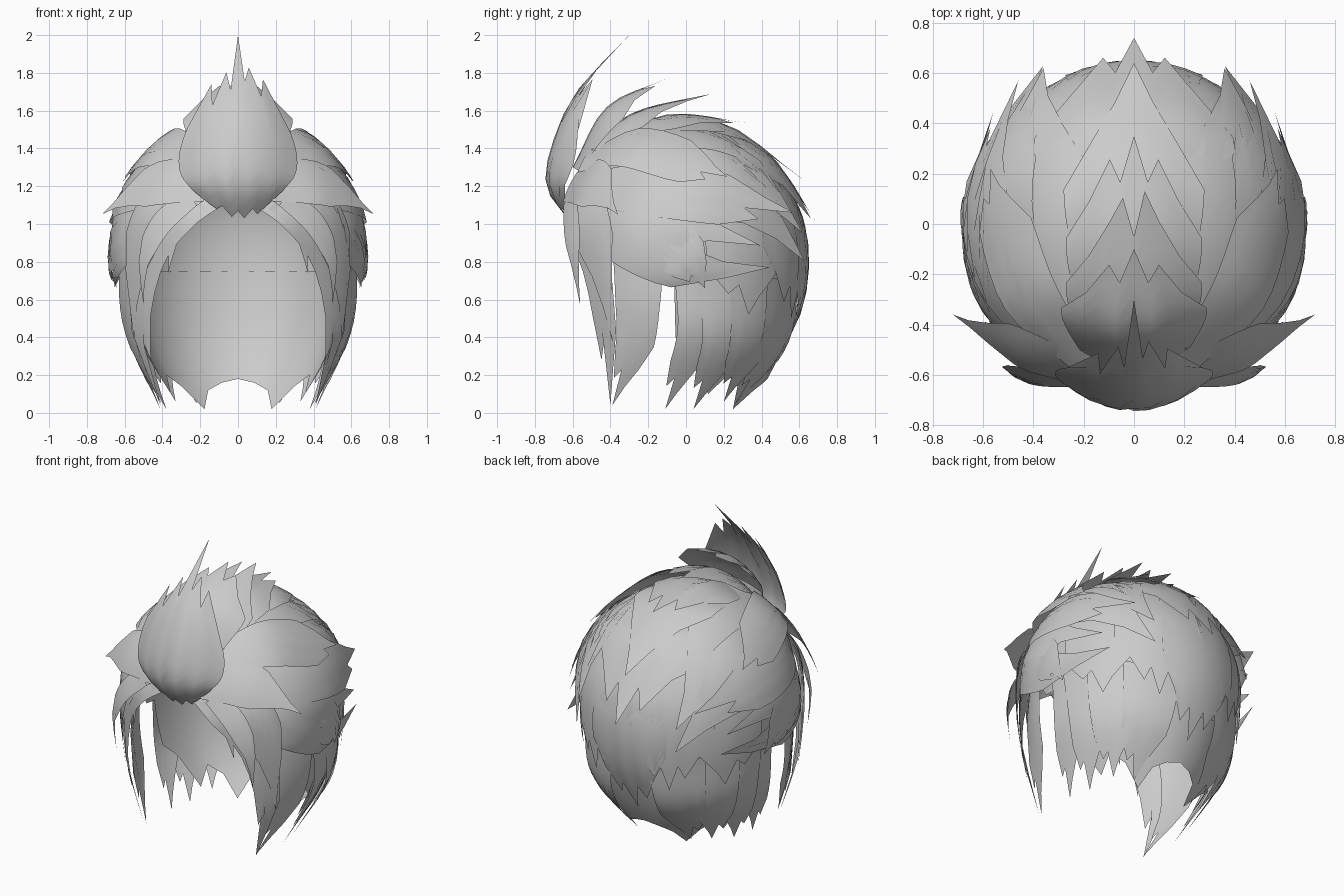
import bpy, math
from mathutils import Vector

old = bpy.data.objects.get("Cube")
if old:
    bpy.data.objects.remove(old)

mat = bpy.data.materials.new("hair grey")
mat.use_nodes = True
GREY = (0.6, 0.6, 0.6, 1)
mat.diffuse_color = GREY
mat.node_tree.nodes["Principled BSDF"].inputs["Base Color"].default_value = GREY
CENTRE = Vector((0, 0, 0.85))


def grid_object(name, columns):
    """Skin a list of equally long point columns as a smooth sheet."""
    rows = len(columns[0])
    verts = [p for col in columns for p in col]
    faces = []
    for i in range(len(columns) - 1):
        for j in range(rows - 1):
            a = i * rows + j
            faces.append((a, a + rows, a + rows + 1, a + 1))
    mesh = bpy.data.meshes.new(name)
    mesh.from_pydata(verts, [], faces)
    mesh.materials.append(mat)
    mesh.shade_smooth()
    obj = bpy.data.objects.new(name, mesh)
    bpy.context.collection.objects.link(obj)


def sample(values, t):
    """Catmull-Rom sample of a list, t from 0 to 1."""
    n = len(values) - 1
    i = min(int(t * n), n - 1)
    f = t * n - i
    b, c = values[i], values[i + 1]
    a = values[i - 1] if i else b * 2 - c
    d = values[i + 2] if i + 2 <= n else c * 2 - b
    return (b * 2 + (c - a) * f + (a * 2 - b * 5 + c * 4 - d) * f * f
            + (b * 3 - a - c * 3 + d) * f ** 3) * 0.5


def lock(name, path, widths, ends, starts=None, bend=0.62, mirror=False, rows=9):
    """A bent hair card along a path; each column ends at its own length."""
    pts = [Vector(p) for p in path]
    n = len(ends)
    starts = starts or [0] * n
    columns = []
    for i in range(n):
        u = 2 * i / (n - 1) - 1
        col = []
        for j in range(rows):
            t = starts[i] + (ends[i] - starts[i]) * j / (rows - 1)
            p = sample(pts, t)
            tangent = (sample(pts, min(t + .02, 1)) - sample(pts, max(t - .02, 0))).normalized()
            out = p - CENTRE
            out = (out - tangent * out.dot(tangent)).normalized()
            w = sample(widths, t) * u
            col.append(p + tangent.cross(out) * w - out * w * w / (2 * bend))
        columns.append(col)
    if not mirror:
        grid_object(name, columns)
        return
    grid_object(name + "_left", columns)
    grid_object(name + "_right", [[Vector((-p.x, p.y, p.z)) for p in c] for c in reversed(columns)])


def scalp(az, z, grow=1.0):
    """Point of the rounded head shape; azimuth 0 is the back."""
    h = (z - 0.88) / (0.64 if z > 0.88 else 0.98)
    r = max(0, 1 - h * h) ** 0.45 * grow
    a = math.radians(az)
    return Vector((0.61 * r * math.sin(a), 0.62 * r * math.cos(a), z))


def shell(name, az_from, az_to, steps, top, bottom, grow, rows=12):
    """Wrap a sheet round the head, with a lower edge given by a rule."""
    columns = []
    for i in range(steps + 1):
        az = az_from + (az_to - az_from) * i / steps
        low = bottom(az, i)
        columns.append([scalp(az, low + (top - low) * math.sin(math.pi / 2 * j / rows), grow)
                        for j in range(rows + 1)])
    grid_object(name, columns)


def hairline(az, i):
    a = abs(az)
    if a > 138:
        return 1.14
    if a > 105:
        return 0.7 + 0.44 * (a - 105) / 33
    return 0.45 + 0.25 * a / 105


# Cap and nape
shell("cap", -180, 180, 48, 1.52, hairline, 0.97)
NAPE = (.18, .16, .12, .02, .14, .2, .1, .3, .4)
shell("nape", -96, 96, 16, 0.75, lambda az, i: NAPE[abs(i - 8)], 0.96)

# Quiff standing up at the forehead
lock("quiff", [(0, -.63, 1.03), (0, -.74, 1.2), (0, -.71, 1.42), (0, -.58, 1.7), (0, -.3, 2)],
     [.16, .28, .31, .2, .07], [.62, .8, .7, .84, .76, 1, .8, .86, .74, .82, .6],
     [.16, .1, .06, .09, .01, .06, 0, .07, .02, .08, .16], bend=.36)

# Tufts layered over the crown
ONE = [.5, .68, .84, 1, .84, .68, .5]
TRI = [.55, .72, .9, .8, 1, .8, .9, .72, .55]
DUO = [.55, .7, .85, .97, .8, 1, .86, .7, .55]
lock("crown_tuft_1", [(0, -.6, 1.3), (0, -.42, 1.62), (0, -.1, 1.77)], [.18, .29, .17], TRI, bend=.4)
lock("crown_tuft_2", [(0, -.57, 1.33), (0, -.3, 1.58), (0, .13, 1.69)], [.18, .27, .17], DUO, bend=.4)
lock("crown_tuft_3", [(0, -.5, 1.4), (0, -.1, 1.58), (0, .35, 1.53)], [.18, .27, .17], TRI, bend=.45)
lock("crown_tuft_4", [(0, -.4, 1.45), (0, .15, 1.55), (0, .64, 1.22)], [.2, .28, .2], ONE)
lock("crown_tuft_5", [(0, -.2, 1.5), (0, .38, 1.42), (0, .74, .93)], [.25, .4, .2], TRI)

# Swept locks on both sides of the head
HOOK = [.62, .76, .88, 1, .8, .86, .7]
SIDES = [
    ("crown_side", [(.12, -.45, 1.46), (.34, -.05, 1.45), (.42, .33, 1.28), (.36, .62, .95)],
     [.12, .22, .24, .16], ONE),
    ("upper_sweep", [(.2, -.55, 1.33), (.42, -.3, 1.42), (.53, 0, 1.34), (.57, .22, 1.25)],
     [.08, .15, .15, .07], HOOK),
    ("temple_flick", [(.16, -.62, 1.2), (.4, -.53, 1.23), (.58, -.44, 1.15), (.72, -.36, 1.05)],
     [.09, .14, .1, .03], ONE),
    ("side_sweep", [(.34, -.52, 1.2), (.57, -.22, 1.2), (.61, .15, 1.17), (.46, .57, 1.06)],
     [.1, .16, .18, .1], HOOK),
    ("back_sweep", [(.42, -.3, 1.3), (.55, .05, 1.27), (.52, .36, 1.12), (.36, .63, .8)],
     [.12, .2, .22, .14], ONE),
    ("side_panel", [(.38, -.54, 1.08), (.63, -.28, .97), (.68, .05, .87), (.56, .45, .82)],
     [.12, .21, .22, .1], [.6, .78, .95, .72, .6, .8, 1, .82, .6]),
    ("side_flick", [(.55, -.34, 1.05), (.65, -.15, .95), (.69, .02, .8), (.64, .1, .66)],
     [.1, .14, .12, .06], HOOK),
]
for name, path, widths, ends in SIDES:
    lock(name, path, widths, ends, mirror=True)

# Parted fringe framing the face
FRINGE = [
    ("inner_fringe", [(.1, -.6, 1.17), (.32, -.59, 1.07), (.47, -.5, .82), (.53, -.42, .45), (.41, -.4, .04)],
     [.08, .13, .1, .09, .05], HOOK),
    ("outer_fringe", [(.22, -.58, 1.2), (.46, -.53, 1.05), (.55, -.45, .75), (.55, -.39, .38)],
     [.1, .14, .11, .06], ONE),
    ("fringe_strand", [(.25, -.62, 1.14), (.41, -.61, 1), (.5, -.59, .8), (.5, -.56, .57)],
     [.06, .07, .05, .03], ONE),
    ("fringe_wisp", [(.2, -.61, 1.12), (.32, -.6, 1), (.37, -.57, .74)], [.06, .05, .03], ONE),
    ("sideburn", [(.57, -.26, .9), (.59, -.26, .6), (.54, -.28, .33), (.4, -.39, .04)],
     [.15, .13, .1, .05], HOOK),
]
for name, path, widths, ends in FRINGE:
    lock(name, path, widths, ends, mirror=True)

# Hanging locks behind the ears
HANG = [
    ("ear_lock", [(.59, .07, .75), (.57, .05, .4), (.41, -.11, .02)], [.13, .1, .06]),
    ("neck_lock_1", [(.57, .2, .75), (.54, .2, .38), (.38, .04, .02)], [.15, .12, .07]),
    ("neck_lock_2", [(.48, .38, .75), (.46, .35, .38), (.33, .2, .06)], [.17, .14, .07]),
    ("neck_lock_3", [(.3, .54, .7), (.3, .48, .36), (.22, .26, .05)], [.18, .15, .08]),
]
for name, path, widths in HANG:
    lock(name, path, widths, HOOK, mirror=True)

# Broad overlapping layers down the back
for name, az, top, low, width, ends in [
        ("back_layer", 26, 1.35, .5, .26, TRI), ("back_corner_layer", 58, 1.3, .52, .24, HOOK)]:
    path = [scalp(az, top + (low - top) * k / 3, 1 + .025 * k) for k in range(4)]
    lock(name, path, [width * .8, width, width, width * .6], ends, mirror=True)
lock("back_centre_layer", [(0, .5, 1.28), (0, .64, .95), (0, .63, .6), (0, .5, .3)],
     [.2, .27, .25, .15], TRI)
